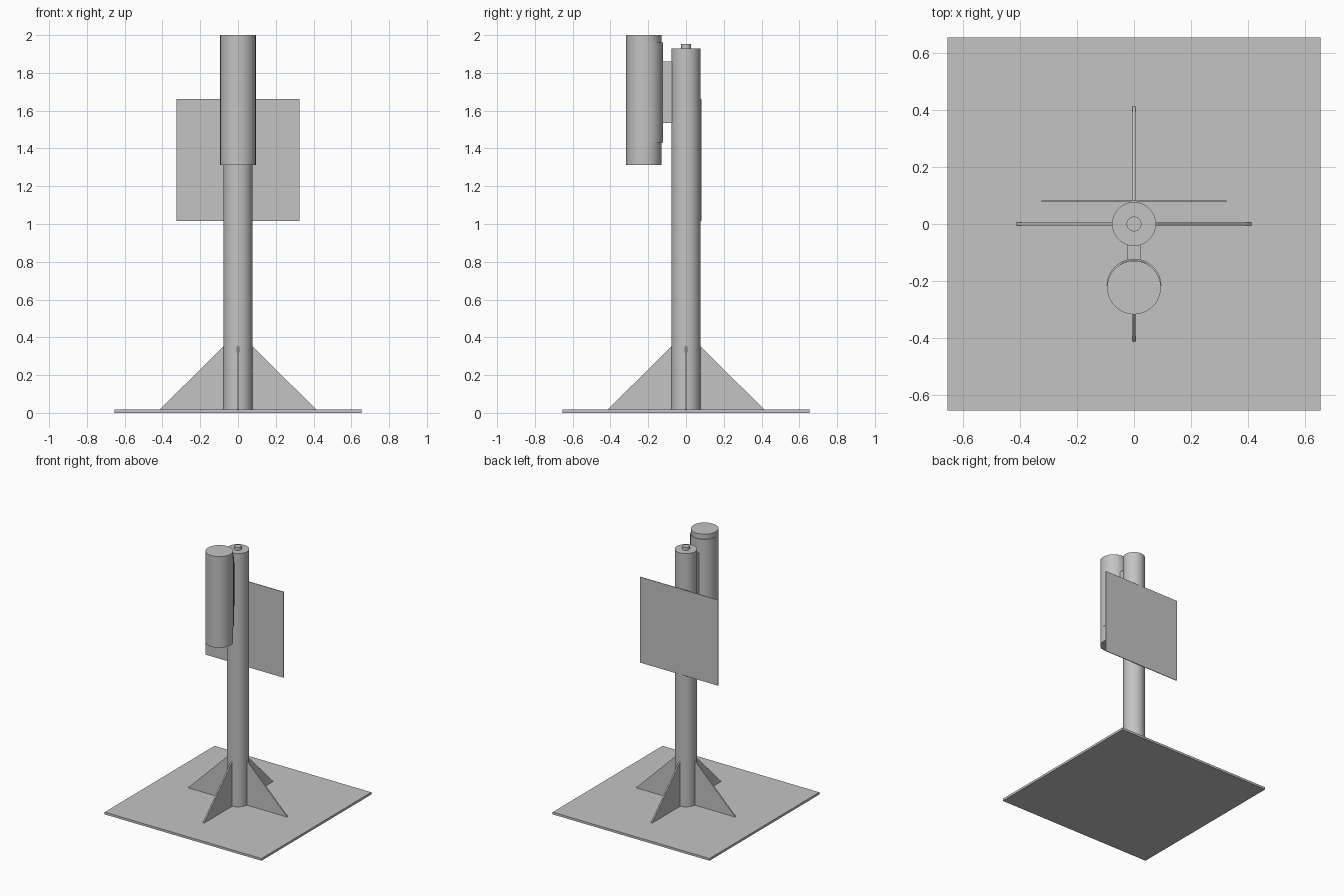
import bpy, bmesh, math
from mathutils import Matrix

if "Cube" in bpy.data.objects:
    bpy.data.objects.remove(bpy.data.objects["Cube"])

grey = bpy.data.materials.new("plain grey")
grey.use_nodes = True
colour = (0.55, 0.55, 0.55, 1)
grey.diffuse_color = colour
grey.node_tree.nodes["Principled BSDF"].inputs["Base Color"].default_value = colour


def finish(name, bm, smooth=False):
    bmesh.ops.recalc_face_normals(bm, faces=bm.faces)
    mesh = bpy.data.meshes.new(name)
    bm.to_mesh(mesh)
    bm.free()
    mesh.materials.append(grey)
    obj = bpy.data.objects.new(name, mesh)
    bpy.context.collection.objects.link(obj)
    if smooth:
        bpy.ops.object.select_all(action="DESELECT")
        obj.select_set(True)
        bpy.context.view_layer.objects.active = obj
        bpy.ops.object.shade_smooth_by_angle(angle=math.radians(35))
    return obj


def prism(name, outline, depth, matrix=Matrix(), smooth=False):
    """Extrude an outline from local z = 0 to depth, then place it."""
    bm = bmesh.new()
    face = bm.faces.new([bm.verts.new((u, v, 0)) for u, v in outline])
    new = bmesh.ops.extrude_face_region(bm, geom=[face])["geom"]
    verts = [g for g in new if isinstance(g, bmesh.types.BMVert)]
    bmesh.ops.translate(bm, verts=verts, vec=(0, 0, depth))
    bm.transform(matrix)
    return finish(name, bm, smooth)


def box(name, x, y0, y1, z0, z1):
    outline = [(-x, y0), (x, y0), (x, y1), (-x, y1)]
    return prism(name, outline, z1 - z0, Matrix.Translation((0, 0, z0)))


def arc(radius, start, end, steps):
    angles = [start + (end - start) * i / steps for i in range(steps + 1)]
    return [(radius * math.cos(a), radius * math.sin(a)) for a in angles]


def cylinder(name, radius, y, z0, z1):
    outline = arc(radius, 0, math.tau, 64)[:-1]
    return prism(name, outline, z1 - z0, Matrix.Translation((0, y, z0)), True)


BASE_TOP = 0.017
POLE_R = 0.077

# Base, pole and top knob
box("base_plate", 0.655, -0.655, 0.655, 0, BASE_TOP)
cylinder("pole", POLE_R, 0, BASE_TOP, 1.93)
cylinder("pole_knob", 0.026, 0, 1.93, 1.952)

# Four triangular gussets around the pole foot
gusset = [(0.07, BASE_TOP), (0.412, BASE_TOP), (0.412, 0.02), (POLE_R, 0.352), (0.07, 0.352)]
upright = Matrix.Rotation(math.pi / 2, 4, "X") @ Matrix.Translation((0, 0, -0.005))
for i, side in enumerate(("left", "back", "right", "front")):
    prism(side + "_gusset", gusset, 0.01, Matrix.Rotation(i * math.pi / 2, 4, "Z") @ upright)

# Front canister with its half-round saddle and mounting bracket
cylinder("canister", 0.094, -0.223, 1.312, 2.0)
shell = arc(0.096, 0, math.pi, 32) + arc(0.09, math.pi, 0, 32)
prism("canister_saddle", shell, 0.53, Matrix.Translation((0, -0.218, 1.432)), True)
box("mounting_bracket", 0.022, -0.13, -0.07, 1.535, 1.86)

# Thin panel on the back of the pole
box("back_panel", 0.325, 0.077, 0.082, 1.015, 1.662)
